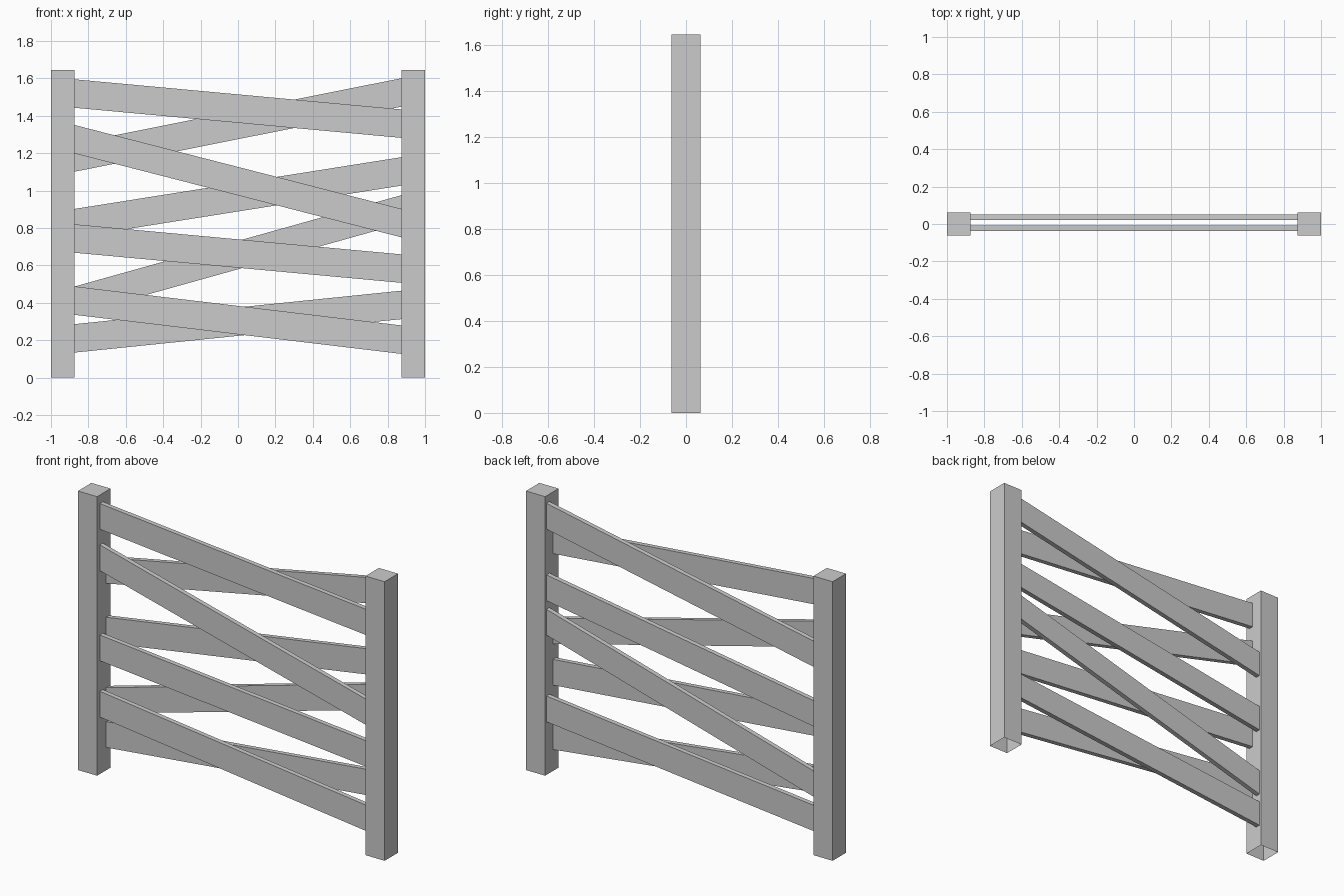
import bpy, bmesh

if "Cube" in bpy.data.objects:
    bpy.data.objects.remove(bpy.data.objects["Cube"])

HX = 0.875      # inner face of the posts
POST_H = 1.645
HALF = 0.0625


def prism(name, x0, x1, y0, y1, z_left, z_right, open_normals=()):
    """Box whose left and right ends may sit at different heights."""
    bm = bmesh.new()
    bmesh.ops.create_cube(bm, size=1)
    drop = [f for f in bm.faces
            if any(f.normal.dot(n) > 0.9 for n in open_normals)]
    bmesh.ops.delete(bm, geom=drop, context='FACES_ONLY')
    for v in bm.verts:
        lo, hi = z_left if v.co.x < 0 else z_right
        v.co = (x0 if v.co.x < 0 else x1,
                y0 if v.co.y < 0 else y1,
                lo if v.co.z < 0 else hi)
    me = bpy.data.meshes.new(name)
    bm.to_mesh(me)
    bm.free()
    ob = bpy.data.objects.new(name, me)
    bpy.context.collection.objects.link(ob)
    return ob


# Posts, open underneath
from mathutils import Vector
down, left, right = Vector((0, 0, -1)), Vector((-1, 0, 0)), Vector((1, 0, 0))
for name, x0 in (("left_post", -1.0), ("right_post", HX)):
    prism(name, x0, x0 + 2 * HALF, -HALF, HALF,
          (0, POST_H), (0, POST_H), [down])

# Crooked planks: lower edge height at the left and right posts
PLANK = 0.152
front = [(1.443, 1.282), (1.199, 0.750), (0.668, 0.507), (0.336, 0.127)]
back = [(1.101, 1.449), (0.750, 1.027), (0.335, 0.824), (0.134, 0.313)]
for name, y0, y1, planks in (("front_plank", -0.037, -0.009, front),
                             ("back_plank", 0.022, 0.050, back)):
    for i, (zl, zr) in enumerate(planks, 1):
        prism(f"{name}_{i}", -HX, HX, y0, y1,
              (zl, zl + PLANK), (zr, zr + PLANK), [left, right])
